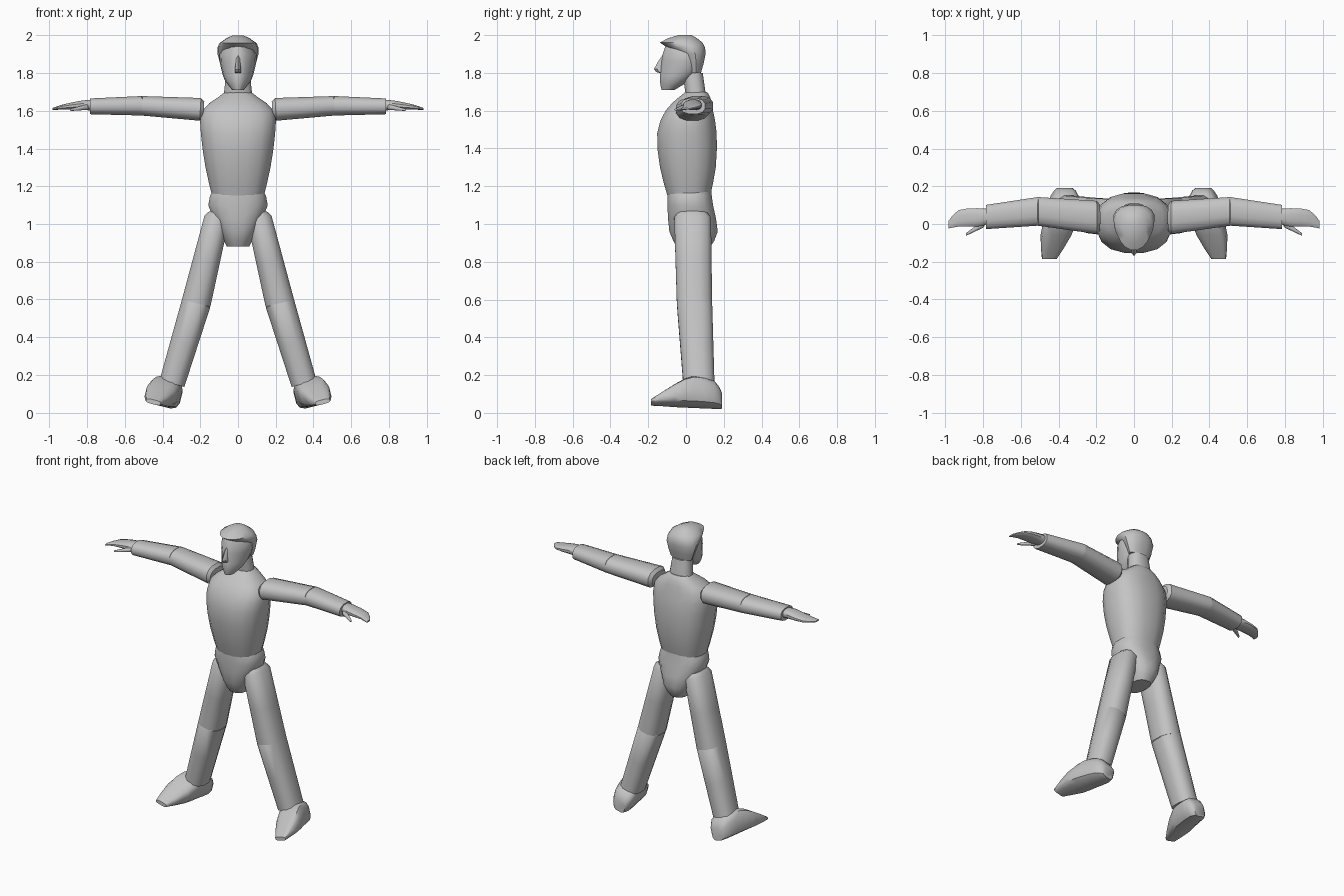
import bpy, bmesh, math
from mathutils import Vector

cube = bpy.data.objects.get("Cube")
if cube:
    bpy.data.objects.remove(cube, do_unlink=True)

grey = (0.55, 0.55, 0.55, 1)
material = bpy.data.materials.new("plain grey")
material.use_nodes = True
material.diffuse_color = grey
shader = material.node_tree.nodes["Principled BSDF"]
shader.inputs["Base Color"].default_value = grey

right, back, up = Vector((1, 0, 0)), Vector((0, 1, 0)), Vector((0, 0, 1))


def rounded(value, squareness):
    return math.copysign(abs(value) ** squareness, value)


def smooth_keys(keys):
    """Add a curved in-between key to every span of a profile."""
    keys = [Vector(key) for key in keys]
    result = [keys[0]]
    for i, (here, after) in enumerate(zip(keys, keys[1:])):
        outer = keys[max(i - 1, 0)] + keys[min(i + 2, len(keys) - 1)]
        result.append((9 * (here + after) - outer) / 16)
        result.append(after)
    return result


def loft(name, rings, u, v, sides=12, square=0.8, egg=0, side=1):
    """Skin rounded rings given as x, y, z, radius along u, radius along v."""
    bm = bmesh.new()
    loops = []
    for ring in rings:
        centre = Vector(ring[:3])
        radius_u, radius_v = ring[3], ring[4]
        loop = []
        for i in range(sides):
            turn = math.tau * (i + 0.5) / sides
            c = rounded(math.cos(turn), square)
            s = rounded(math.sin(turn), square)
            narrowing = 1 - egg * max(0, -s)
            point = centre + u * radius_u * c * narrowing + v * radius_v * s
            loop.append(bm.verts.new((point.x * side, point.y, point.z)))
        loops.append(loop)
    for lower, upper in zip(loops, loops[1:]):
        for i in range(sides):
            bm.faces.new((lower[i - 1], lower[i], upper[i], upper[i - 1]))
    bm.faces.new(loops[0])
    bm.faces.new(loops[-1])
    bmesh.ops.recalc_face_normals(bm, faces=bm.faces)

    mesh = bpy.data.meshes.new(name)
    bm.to_mesh(mesh)
    bm.free()
    mesh.materials.append(material)
    part = bpy.data.objects.new(name, mesh)
    bpy.context.collection.objects.link(part)
    bpy.ops.object.select_all(action="DESELECT")
    part.select_set(True)
    bpy.context.view_layer.objects.active = part
    bpy.ops.object.shade_smooth_by_angle(angle=math.radians(40))


def stack(name, bands, **options):
    """Upright part from bands of height, front, rear and half width."""
    rings = [(0, (front + rear) / 2, height, width, (rear - front) / 2)
             for height, front, rear, width in smooth_keys(bands)]
    loft(name, rings, right, back, **options)


def limb(name, start, end, **options):
    """Straight limb between two joints, with a rounded first end."""
    start, end = Vector(start), Vector(end)
    axis = Vector(end[:3]) - Vector(start[:3])
    across = axis.cross(back).normalized()
    cap = start.lerp(end, -0.06)
    cap[3], cap[4] = start[3] * 0.8, start[4] * 0.7
    rings = [cap, start, start.lerp(end, 0.5), end]
    loft(name, rings, back, across, **options)


# Body
stack("torso", [
    (1.15, -.1, .13, .14), (1.3, -.14, .16, .175), (1.48, -.155, .165, .2),
    (1.6, -.11, .145, .195), (1.67, -.04, .13, .11), (1.7, 0, .11, .07)],
    sides=16)
stack("pelvis", [
    (.88, -.05, .13, .06), (.96, -.09, .17, .1),
    (1.1, -.1, .145, .16), (1.18, -.1, .135, .135)], sides=16)

# Head
stack("neck", [(1.66, 0, .11, .08), (1.8, -.02, .09, .065)])
stack("face", [
    (1.71, -.13, -.06, .03), (1.76, -.14, .02, .07), (1.82, -.135, .08, .09),
    (1.9, -.125, .09, .1), (1.97, -.1, .06, .06)],
    sides=16, square=.9, egg=.35)
stack("nose", [(1.8, -.14, -.1, .02), (1.82, -.17, -.1, .02), (1.9, -.12, -.1, .01)],
      sides=6, square=1, egg=.3)
stack("hair", [
    (1.8, .01, .08, .08), (1.9, -.04, .105, .11),
    (1.96, -.14, .09, .1), (2, -.04, .03, .03)], sides=16, square=.9, egg=.25)

# Joints: position, depth radius, thickness radius
shoulder = (.2, .035, 1.608, .09, .062)
elbow = (.51, .067, 1.627, .078, .053)
wrist = (.785, .037, 1.624, .066, .043)
hip = (.113, .035, 1.03, .1, .068)
knee = (.222, .045, .58, .096, .08)
ankle = (.35, .068, .155, .085, .07)
thumb_root = (.8, 0, 1.62, .02, .015)
thumb_tip = (.89, -.055, 1.605, .007, .006)

# Sole leans outward to stand square to the leg
lean = math.radians(14)
sole_across = right * math.cos(lean) + up * math.sin(lean)
sole_up = up * math.cos(lean) - right * math.sin(lean)

# Shoe keys from heel to toe: y, half width, half height
shoe_rings = []
for y, width, height in smooth_keys([
        (.19, .04, .04), (.15, .07, .07), (.04, .08, .08),
        (-.06, .08, .055), (-.185, .04, .012)]):
    sole = Vector((.415 - y / 5, y, .035 - y / 20))
    shoe_rings.append((*(sole + sole_up * height), width, height))

hand_rings = smooth_keys([
    (.77, .04, 1.63, .04, .03), (.83, .035, 1.63, .05, .025),
    (.93, .03, 1.62, .045, .014), (.985, -.005, 1.61, .02, .005)])

# Limbs, left then right
for word, side in (("left", 1), ("right", -1)):
    limb(word + "_thigh", hip, knee, side=side)
    limb(word + "_shin", knee, ankle, side=side)
    loft(word + "_shoe", shoe_rings, sole_across, sole_up, square=.6, side=side)
    limb(word + "_upper_arm", shoulder, elbow, side=side)
    limb(word + "_forearm", elbow, wrist, side=side)
    loft(word + "_hand", hand_rings, back, up, side=side)
    limb(word + "_thumb", thumb_root, thumb_tip, side=side)
